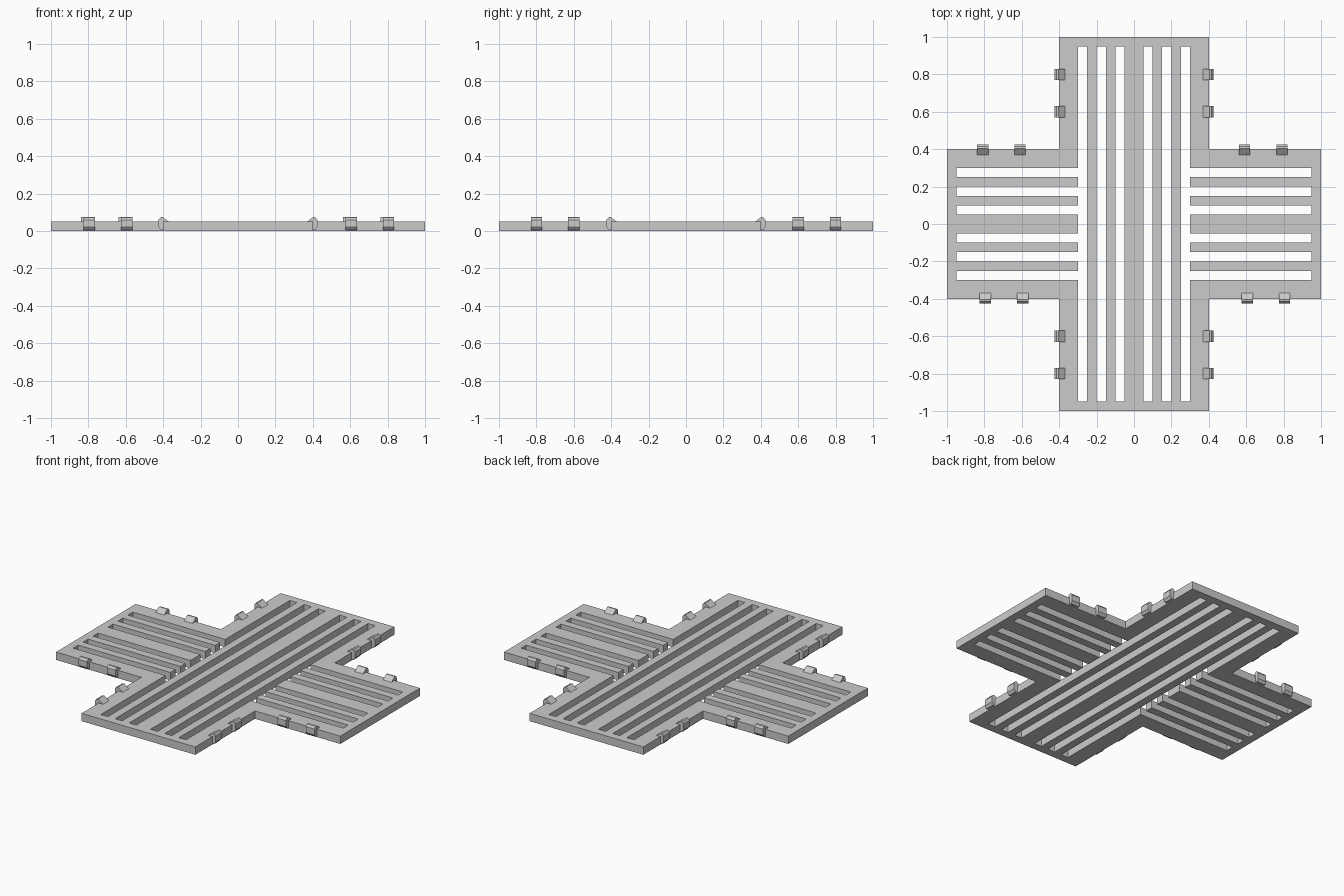
import bpy, bmesh
from mathutils import Matrix, Vector

if "Cube" in bpy.data.objects:
    bpy.data.objects.remove(bpy.data.objects["Cube"])

T = 0.05                                     # plate thickness
SLOTS = [(0.05, 0.10), (0.15, 0.20), (0.25, 0.30)]


def in_slot(v):
    return any(a < abs(v) < b for a, b in SLOTS)


def is_solid(x, y):
    ax, ay = abs(x), abs(y)
    if min(ax, ay) > 0.4:                    # outside the cross
        return False
    if ay < 0.95 and in_slot(x):             # long slots along y
        return False
    if 0.3 < ax < 0.95 and in_slot(y):       # wing slots along x
        return False
    return True


def finish(name, bm):
    bmesh.ops.recalc_face_normals(bm, faces=bm.faces)
    mesh = bpy.data.meshes.new(name)
    bm.to_mesh(mesh)
    bm.free()
    ob = bpy.data.objects.new(name, mesh)
    bpy.context.collection.objects.link(ob)
    return ob


# Slotted cross plate: keep the solid cells of a grid, then thicken
half = [0.05, 0.1, 0.15, 0.2, 0.25, 0.3, 0.4, 0.95, 1.0]
marks = [-v for v in reversed(half)] + half
bm = bmesh.new()
for x0, x1 in zip(marks, marks[1:]):
    for y0, y1 in zip(marks, marks[1:]):
        if is_solid((x0 + x1) / 2, (y0 + y1) / 2):
            bm.faces.new([bm.verts.new((x, y, 0)) for x, y in
                          ((x0, y0), (x1, y0), (x1, y1), (x0, y1))])
bmesh.ops.remove_doubles(bm, verts=bm.verts, dist=1e-4)
ext = bmesh.ops.extrude_face_region(bm, geom=bm.faces[:], use_keep_orig=True)
bmesh.ops.translate(bm, vec=(0, 0, T),
                    verts=[g for g in ext["geom"] if isinstance(g, bmesh.types.BMVert)])
finish("slotted_cross_plate", bm)

# Edge clip: hooked profile (outward offset, height) swept along the edge
PROFILE = [(-0.03, 0.05), (0.003, 0.075), (0.014, 0.073), (0.024, 0.06),
           (0.024, 0.022), (0.012, 0.006), (-0.005, 0.006), (-0.005, 0.05)]


def clip(name, px, py, outward):
    out = Vector(outward).to_3d()
    along = Vector((-out.y, out.x, 0))
    bm = bmesh.new()
    face = bm.faces.new([bm.verts.new(Vector((px, py, z)) + out * d - along * 0.03)
                         for d, z in PROFILE])
    ext = bmesh.ops.extrude_face_region(bm, geom=[face], use_keep_orig=True)
    bmesh.ops.translate(bm, vec=along * 0.06,
                        verts=[g for g in ext["geom"] if isinstance(g, bmesh.types.BMVert)])
    finish(name, bm)


# Clips on the long arm and on the wings (wing clips sit slightly off centre)
for s in (-1, 1):
    for t in (-1, 1):
        for d in (0.6, 0.8):
            clip("arm_clip", s * 0.4, t * d, (s, 0))
            shift = -0.009 if t > 0 else 0.005
            clip("wing_clip", s * d + shift, t * 0.4, (0, t))
